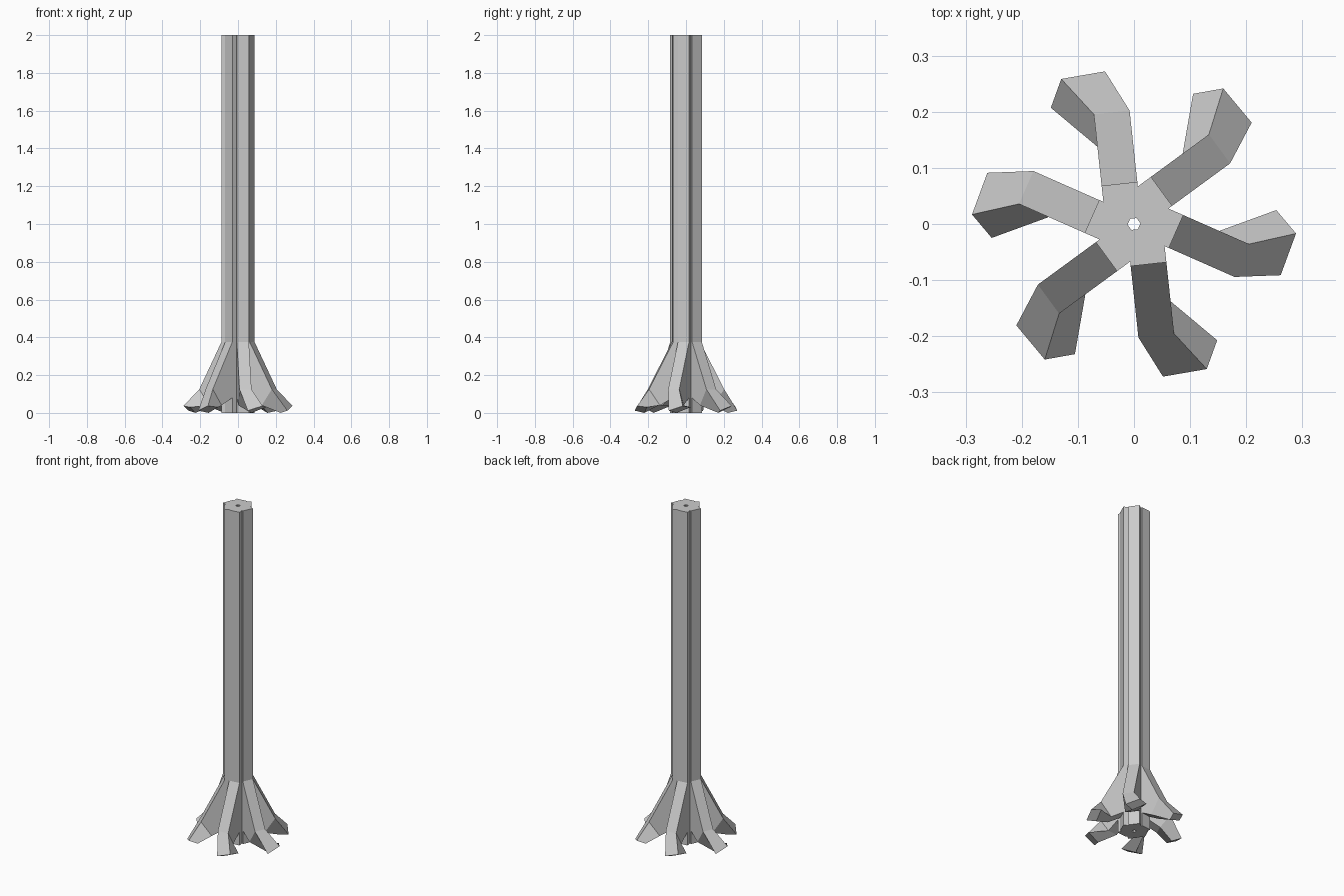
import bpy, bmesh
from math import radians
from mathutils import Matrix

if "Cube" in bpy.data.objects:
    bpy.data.objects.remove(bpy.data.objects["Cube"])

grey = bpy.data.materials.new("plain_grey")
colour = (0.6, 0.6, 0.6, 1)
grey.diffuse_color = colour
grey.use_nodes = True
grey.node_tree.nodes["Principled BSDF"].inputs["Base Color"].default_value = colour

LEFT, RIGHT = -0.05, 0.014      # sideways limits of each post
INNER, OUTER = 0.01, 0.074      # distances of its inner and outer walls


def loft(name, sections, spin):
    """Join four-cornered sections into a closed solid and turn it about z."""
    bm = bmesh.new()
    rings = [[bm.verts.new(p) for p in s] for s in sections]
    for a, b in zip(rings, rings[1:]):
        for i in range(4):
            j = (i + 1) % 4
            bm.faces.new((a[i], a[j], b[j], b[i]))
    bm.faces.new(rings[0][::-1])
    bm.faces.new(rings[-1])
    bmesh.ops.recalc_face_normals(bm, faces=bm.faces)
    bm.transform(Matrix.Rotation(spin, 4, "Z"))
    mesh = bpy.data.meshes.new(name)
    bm.to_mesh(mesh)
    bm.free()
    mesh.materials.append(grey)
    obj = bpy.data.objects.new(name, mesh)
    bpy.context.collection.objects.link(obj)


def upright(n_top, z_top, n_low, z_low):
    """Section across a root: upper left, upper right, lower right, lower left."""
    return [(LEFT, n_top, z_top), (RIGHT, n_top, z_top),
            (RIGHT, n_low, z_low), (LEFT, n_low, z_low)]


def level(z):
    """Section across a trunk post."""
    return [(LEFT, OUTER, z), (RIGHT, OUTER, z), (RIGHT, INNER, z), (LEFT, INNER, z)]


# Sideways-bent foot of each root
toe = [(-0.101, 0.271, 0.037), (-0.022, 0.276, 0.012),
       (-0.046, 0.227, 0.0), (-0.125, 0.222, 0.03)]

# Six overlapping posts form the trunk, each with its own root
for k in range(6):
    spin = radians(6.2 + 60 * k)
    loft(f"trunk_post_{k + 1}", [level(0), level(2)], spin)
    loft(f"root_{k + 1}", [upright(OUTER, 0.375, OUTER, 0.08),
                           upright(0.202, 0.125, 0.144, 0.04), toe], spin)
